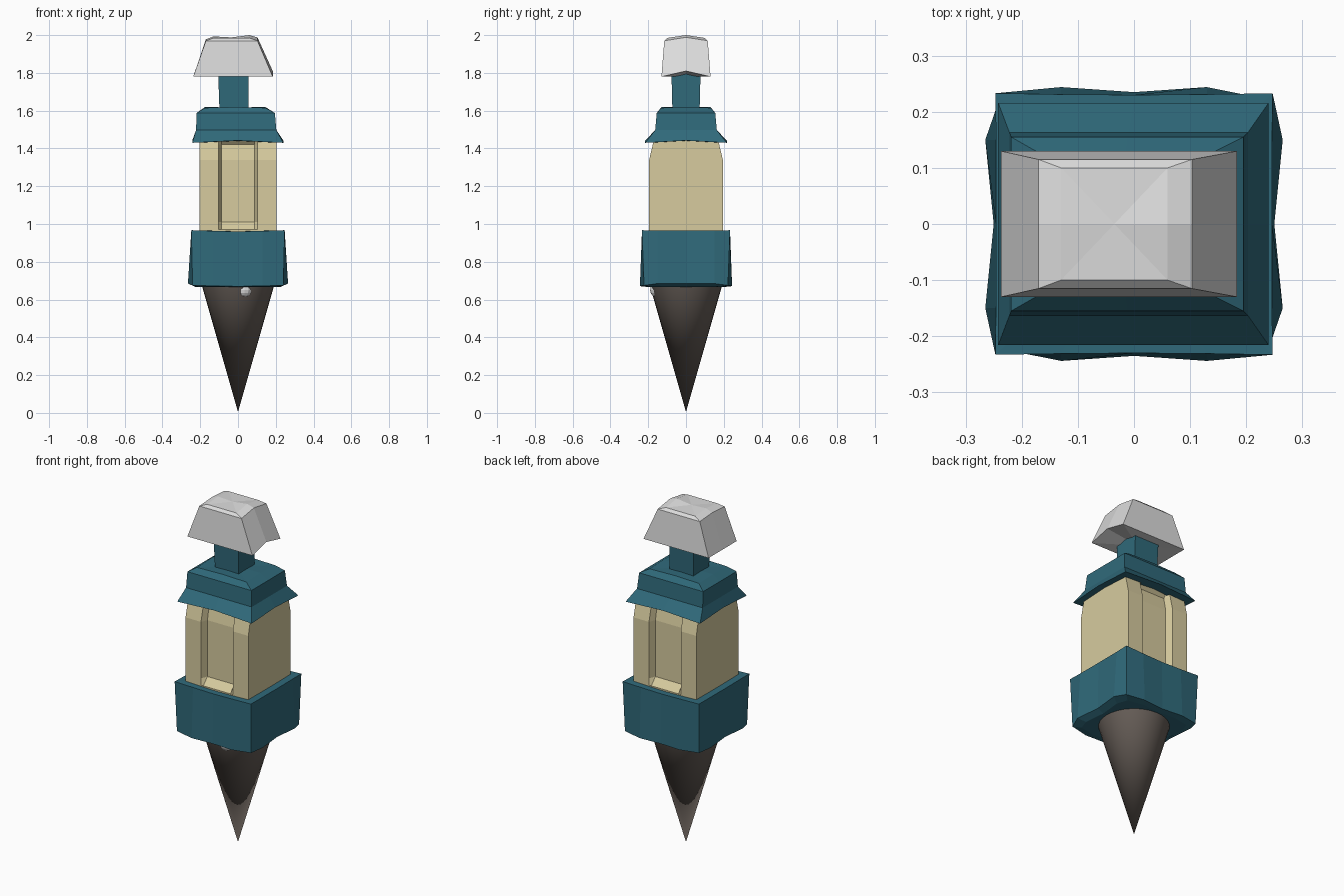
import bpy, bmesh
from mathutils import Vector

if "Cube" in bpy.data.objects:
    bpy.data.objects.remove(bpy.data.objects["Cube"])


def material(name, rgb):
    m = bpy.data.materials.new(name)
    m.diffuse_color = (*rgb, 1)
    m.use_nodes = True
    m.node_tree.nodes["Principled BSDF"].inputs["Base Color"].default_value = m.diffuse_color
    return m


TEAL = material("dark teal", (0.029, 0.142, 0.195))
CREAM = material("warm cream", (0.68, 0.60, 0.345))
GREY = material("light grey", (0.72, 0.72, 0.72))
BROWN = material("dark brown", (0.135, 0.112, 0.097))


def loft(name, rings, mat):
    """Skin a stack of equal-length rings and close both ends with a fan."""
    bm = bmesh.new()
    loops = [[bm.verts.new(p) for p in r] for r in rings]
    n = len(loops[0])
    for a, b in zip(loops, loops[1:]):
        for i in range(n):
            j = (i + 1) % n
            bm.faces.new((a[i], a[j], b[j], b[i]))
    for ring in (loops[0], loops[-1]):
        c = bm.verts.new(sum((v.co for v in ring), Vector()) / n)
        for i in range(n):
            bm.faces.new((ring[i], ring[(i + 1) % n], c))
    bmesh.ops.recalc_face_normals(bm, faces=bm.faces)
    mesh = bpy.data.meshes.new(name)
    bm.to_mesh(mesh)
    bm.free()
    mesh.materials.append(mat)
    obj = bpy.data.objects.new(name, mesh)
    bpy.context.collection.objects.link(obj)
    return obj


def mirrored(quarter):
    """Mirror quarter-outline points (x, y, z) into a full ring."""
    back = quarter + [(-x, y, z) for x, y, z in quarter[-2::-1]]
    return back + [(x, -y, z) for x, y, z in back[-2:0:-1]]


def rect(x0, x1, hy, z, left=0, right=0, side=0):
    """Rectangle with mid points raised by left / right / side."""
    xm = (x0 + x1) / 2
    return [(x1, 0, z + right), (x1, hy, z), (xm, hy, z + side), (x0, hy, z),
            (x0, 0, z + left), (x0, -hy, z), (xm, -hy, z + side), (x1, -hy, z)]


def body_ring(z, hy, d):
    """Rectangle with a notch of depth d in the front and back."""
    half = [(0.203, hy), (0.103, hy), (0.088, hy - d),
            (-0.088, hy - d), (-0.103, hy), (-0.203, hy)]
    return [(x, y, z) for x, y in half] + [(x, -y, z) for x, y in reversed(half)]


# Ground spike
bpy.ops.mesh.primitive_cone_add(vertices=32, radius1=0.2, radius2=0,
                                depth=0.70, location=(0, 0, 0.355),
                                rotation=(3.14159265, 0, 0))
spike = bpy.context.object
spike.name = "spike"
spike.data.materials.append(BROWN)
bpy.ops.object.shade_smooth_by_angle()

# Small knob peeking out under the base
bpy.ops.mesh.primitive_uv_sphere_add(segments=12, ring_count=8, radius=0.04,
                                     location=(0.035, -0.15, 0.65))
knob = bpy.context.object
knob.name = "knob"
knob.data.materials.append(GREY)

# Base block, with sides flaring towards the bottom
bottom = [(0.25, 0, 0.685), (0.265, 0.15, 0.685), (0.24, 0.222, 0.675),
          (0.13, 0.244, 0.672), (0, 0.235, 0.67)]
top = [(0.246, 0, 0.965), (0.246, 0.15, 0.966), (0.247, 0.233, 0.967),
       (0.13, 0.231, 0.963), (0, 0.23, 0.96)]
under = [(x * 0.85, y * 0.85, 0.667) for x, y, z in bottom]
loft("base", [mirrored(r) for r in (under, bottom, top)], TEAL)

# Lantern body with recessed front and back panels
loft("lantern_body", [body_ring(*r) for r in (
    (0.95, 0.195, 0), (0.97, 0.195, 0), (1.01, 0.195, 0.038),
    (1.34, 0.195, 0.038), (1.42, 0.176, 0.035), (1.45, 0.168, 0))], CREAM)

# Roof with flared eaves
loft("roof", [rect(-0.242, 0.24, 0.216, 1.43, 0.012, 0.012, 0.012),
              rect(-0.222, 0.203, 0.163, 1.497),
              rect(-0.219, 0.195, 0.155, 1.588),
              rect(-0.175, 0.145, 0.13, 1.615, 0.004, 0.004, 0.004)], TEAL)

# Neck
loft("neck", [rect(-0.098, 0.055, 0.072, 1.60),
              rect(-0.105, 0.055, 0.077, 1.80)], TEAL)

# Cap
loft("cap", [rect(-0.237, 0.184, 0.13, 1.78, right=0.03),
             rect(-0.17, 0.103, 0.115, 1.97, left=0.008, right=0.018),
             rect(-0.13, 0.06, 0.10, 1.985, left=0.008, right=0.015)], GREY)
